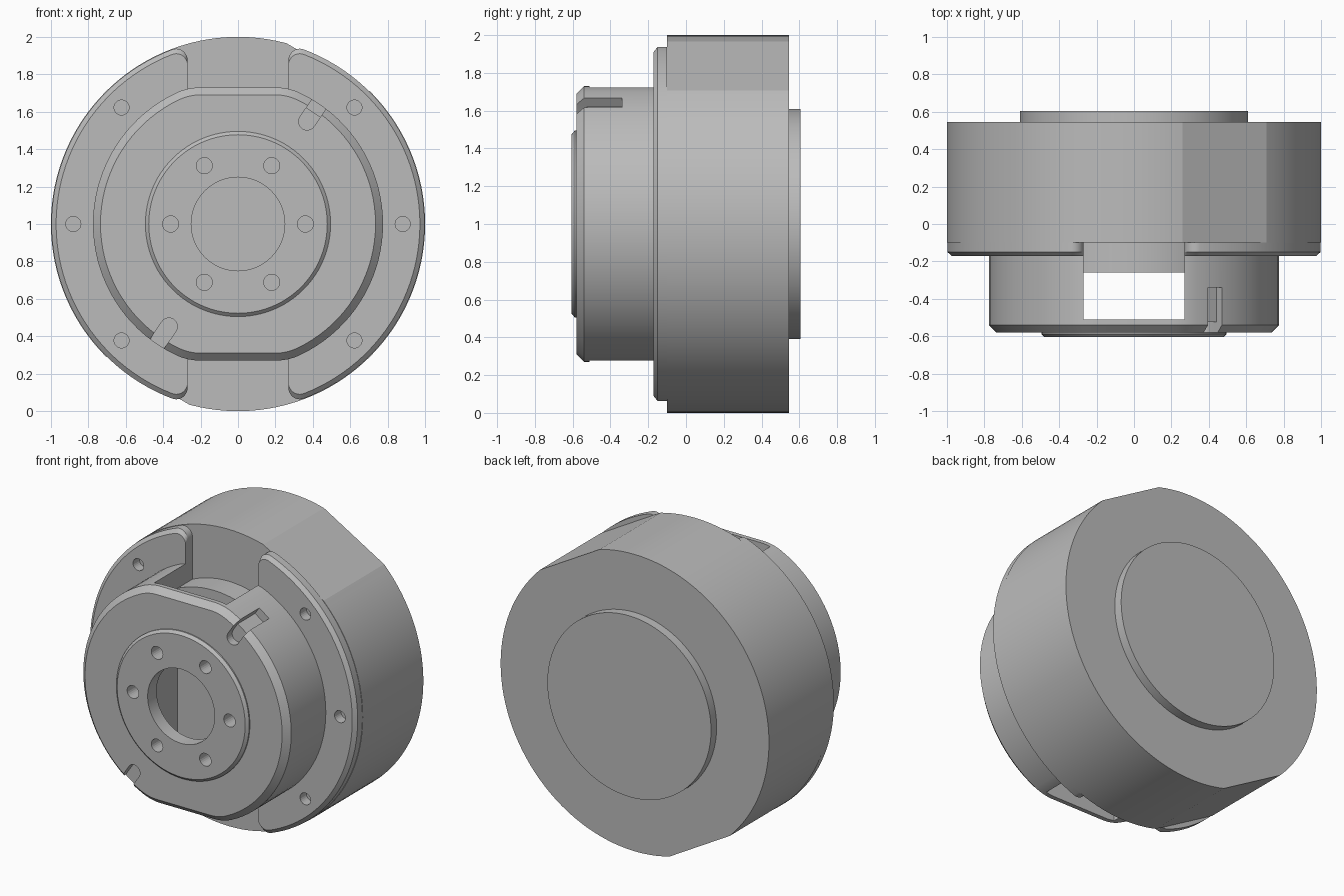
import bpy, bmesh, math
from math import sin, cos, atan2, sqrt, pi, radians

cube = bpy.data.objects.get("Cube")
if cube:
    bpy.data.objects.remove(cube)

grey = bpy.data.materials.new("machined_grey")
grey.use_nodes = True
GREY = (0.5, 0.5, 0.5, 1)
grey.diffuse_color = GREY
grey.node_tree.nodes["Principled BSDF"].inputs["Base Color"].default_value = GREY

AXIS_Z = 1.0


# ---- outlines in the x/z plane, relative to the main axis ----
def arc(cx, cz, r, a, b, n):
    return [(cx + r * cos(a + (b - a) * i / n), cz + r * sin(a + (b - a) * i / n))
            for i in range(n + 1)]


def circle(r, n=96, cx=0, cz=0):
    return arc(cx, cz, r, 0, 2 * pi, n)[:-1]


def two_flat_circle(r):
    # opposite flats facing 60 and 240 degrees
    return (arc(0, 0, r, radians(75), radians(225), 50)
            + arc(0, 0, r, radians(255), radians(405), 50))


def rounded_flat_circle(r, flat, fillet):
    # circle with top and bottom flats blended by fillets
    cz = flat - fillet
    cx = sqrt((r - fillet) ** 2 - cz ** 2)
    t = atan2(cz, cx)
    side = (arc(cx, -cz, fillet, -pi / 2, -t, 10) + arc(0, 0, r, -t, t, 36)[1:-1]
            + arc(cx, cz, fillet, t, pi / 2, 10))
    return side + [(-x, -z) for x, z in side]


def circle_segment(r, edge, fillet):
    # part of a disc beyond x = edge, with rounded tips
    cx = edge + fillet
    cz = sqrt((r - fillet) ** 2 - cx ** 2)
    t = atan2(cz, cx)
    return (arc(cx, -cz, fillet, -pi, -t, 10) + arc(0, 0, r, -t, t, 50)[1:-1]
            + arc(cx, cz, fillet, t, pi, 10))


# ---- solids ----
def loft(name, rings, turn=0, mirror=False):
    """Join outlines given as (outline, y) into a closed solid along y."""
    bm = bmesh.new()
    sx = -1 if mirror else 1
    loops = []
    for outline, y in rings:
        loops.append([bm.verts.new((sx * (x * cos(turn) - z * sin(turn)), y,
                                    x * sin(turn) + z * cos(turn) + AXIS_Z))
                      for x, z in outline])
    for a, b in zip(loops, loops[1:]):
        for i in range(len(a)):
            j = (i + 1) % len(a)
            bm.faces.new((a[i], a[j], b[j], b[i]))
    bm.faces.new(loops[0])
    bm.faces.new(loops[-1])
    bmesh.ops.recalc_face_normals(bm, faces=bm.faces)
    mesh = bpy.data.meshes.new(name)
    bm.to_mesh(mesh)
    bm.free()
    mesh.materials.append(grey)
    obj = bpy.data.objects.new(name, mesh)
    bpy.context.collection.objects.link(obj)
    return obj


def box(x0, x1, z0, z1):
    return [(x0, z0), (x1, z0), (x1, z1), (x0, z1)]


def select(obj):
    bpy.ops.object.select_all(action='DESELECT')
    obj.select_set(True)
    bpy.context.view_layer.objects.active = obj


def cut(obj, outline, y0, y1, turn=0):
    cutter = loft("cutter", [(outline, y0), (outline, y1)], turn)
    cutter.hide_render = True
    mod = obj.modifiers.new("cut", 'BOOLEAN')
    mod.operation = 'DIFFERENCE'
    mod.solver = 'EXACT'
    mod.object = cutter
    select(obj)
    bpy.ops.object.modifier_apply(modifier=mod.name)
    bpy.data.objects.remove(cutter)


SLOT = 0.27          # half width of the cross slot
BODY_FRONT = -0.10

# main body with two flats, and the round back boss
body = loft("main_body", [(two_flat_circle(1), BODY_FRONT), (two_flat_circle(1), 0.545)])
back_boss = loft("back_boss", [(circle(0.61), 0.54), (circle(0.61), 0.605)])

# two flange halves with chamfered rims and screw holes
flanges = []
for name, mirrored in (("left_flange", False), ("right_flange", True)):
    full = circle_segment(0.997, SLOT, 0.06)
    small = circle_segment(0.972, SLOT, 0.06)
    flange = loft(name, [(full, BODY_FRONT), (full, -0.15), (small, -0.172)], 0, mirrored)
    side = -1 if mirrored else 1
    for a in (-45, 0, 45):
        hole = circle(0.04, 24, side * 0.88 * cos(radians(a)), 0.88 * sin(radians(a)))
        cut(flange, hole, -0.3, -0.105)
    flanges.append(flange)

# front hub with chamfered edge
hub_full = rounded_flat_circle(0.775, 0.73, 0.31)
hub_small = rounded_flat_circle(0.735, 0.69, 0.27)
hub = loft("front_hub", [(hub_full, BODY_FRONT), (hub_full, -0.54), (hub_small, -0.58)])
cut(hub, box(-SLOT, SLOT, -2, 2), -0.51, 0)

# key notches on opposite sides of the hub
for a in (56, 236):
    turn = radians(a)
    pocket = arc(0.66, 0, 0.045, pi / 2, 3 * pi / 2, 12) + [(0.9, -0.045), (0.9, 0.045)]
    cut(hub, pocket, -0.7, -0.525, turn)
    cut(hub, box(0.72, 0.9, -0.045, 0.045), -0.6, -0.34, turn)

# raised face plate on the hub
plate = loft("face_plate", [(circle(0.495), -0.575), (circle(0.495), -0.588), (circle(0.477), -0.605)])

# central bore and bolt circle through plate and hub face
for part in (hub, plate):
    cut(part, circle(0.25, 64), -0.7, -0.45)
    for i in range(6):
        a = i * pi / 3
        cut(part, circle(0.043, 24, 0.36 * cos(a), 0.36 * sin(a)), -0.7, -0.5)

# inner core seen through the cross slot
core_outline = circle(0.65)
core = loft("inner_core", [(core_outline, -0.26), (core_outline, BODY_FRONT)])

for obj in [body, back_boss, hub, plate, core] + flanges:
    select(obj)
    bpy.ops.object.shade_smooth_by_angle(angle=radians(12))
